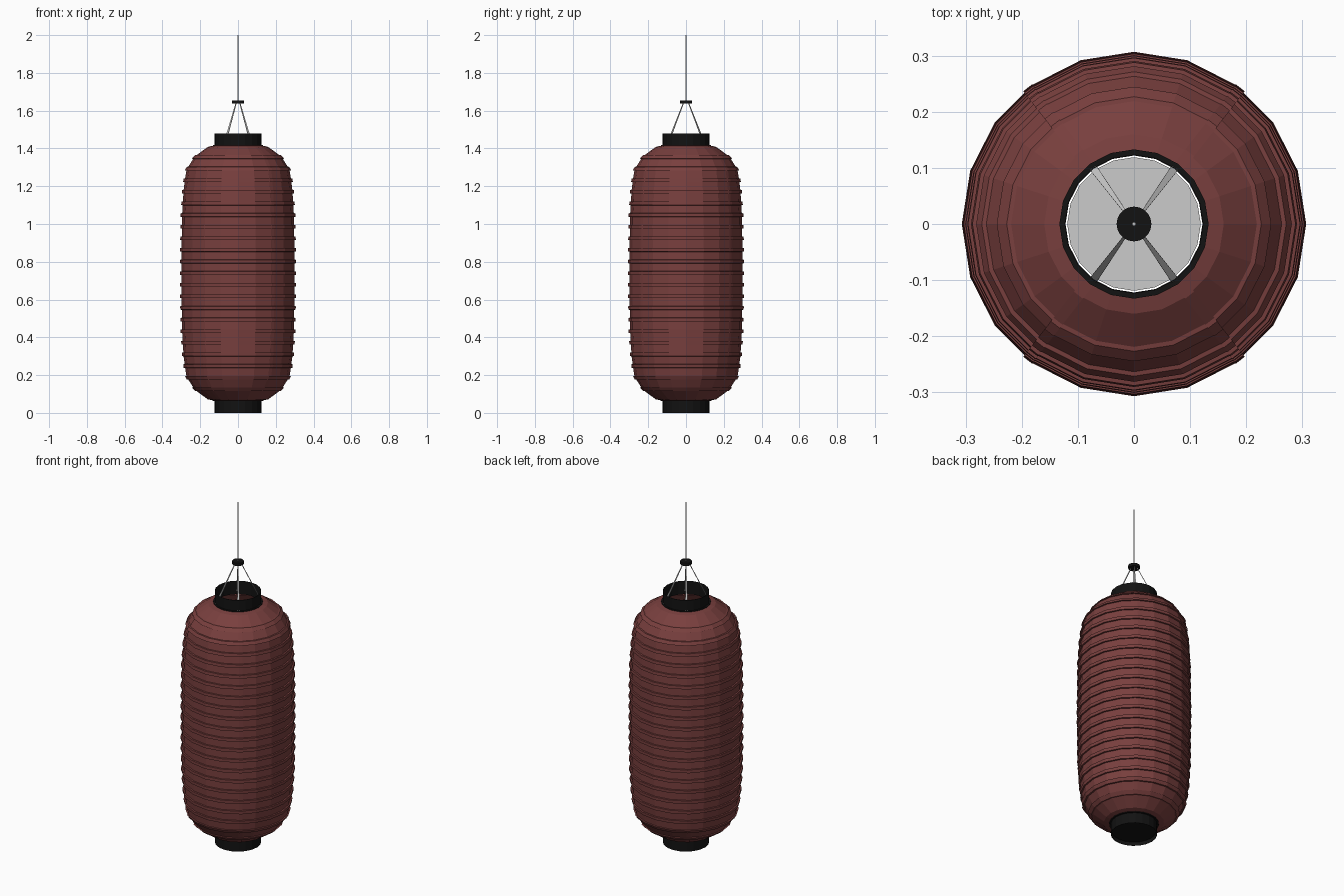
import bpy
from math import sin, cos, pi, radians
from mathutils import Vector

if "Cube" in bpy.data.objects:
    bpy.data.objects.remove(bpy.data.objects["Cube"])

SIDES = 20


def material(name, rgb):
    m = bpy.data.materials.new(name)
    m.diffuse_color = (*rgb, 1)
    m.use_nodes = True
    m.node_tree.nodes["Principled BSDF"].inputs["Base Color"].default_value = m.diffuse_color
    return m


RED = material("red_paper", (0.19, 0.05, 0.048))
BLACK = material("black_lacquer", (0.006, 0.006, 0.006))


def make(name, verts, faces, mat=None):
    me = bpy.data.meshes.new(name)
    me.from_pydata(verts, [], faces)
    ob = bpy.data.objects.new(name, me)
    bpy.context.collection.objects.link(ob)
    if mat:
        me.materials.append(mat)
    return ob


def lathe(name, profile, mat=None, closed=False, sides=SIDES):
    """Revolve (radius, z) points, listed bottom to top, around z."""
    n = len(profile)
    verts = [(r * cos(2 * pi * k / sides), r * sin(2 * pi * k / sides), z)
             for r, z in profile for k in range(sides)]
    faces = []
    for i in range(n if closed else n - 1):
        a, b = i * sides, (i + 1) % n * sides
        for k in range(sides):
            k2 = (k + 1) % sides
            faces.append((a + k, a + k2, b + k2, b + k))
    return make(name, verts, faces, mat)


def disc(name, r, z0, z1, mat=None):
    bpy.ops.mesh.primitive_cylinder_add(vertices=SIDES, radius=r, depth=z1 - z0,
                                        location=(0, 0, (z0 + z1) / 2))
    ob = bpy.context.object
    ob.name = name
    if mat:
        ob.data.materials.append(mat)
    return ob


# Smooth outline of the paper body
OUTLINE = [(0.13, 0.065), (0.16, 0.072), (0.21, 0.105), (0.25, 0.15),
           (0.275, 0.20), (0.288, 0.30), (0.297, 0.45), (0.299, 0.74),
           (0.297, 1.03), (0.288, 1.18), (0.275, 1.28), (0.25, 1.33),
           (0.21, 1.375), (0.16, 1.408), (0.13, 1.415)]


def radius_at(z):
    for (r0, z0), (r1, z1) in zip(OUTLINE, OUTLINE[1:]):
        if z <= z1:
            return r0 + (r1 - r0) * (z - z0) / (z1 - z0)
    return OUTLINE[-1][0]


# Ribbed paper body: each hoop is a small step out from the outline
ribs, step, lip = 21, 0.0615, 0.008
profile = [OUTLINE[0], OUTLINE[1]]
for i in range(ribs):
    z = 0.74 + (i - (ribs - 1) / 2) * step
    lo, hi = z - 0.01, z + 0.01
    profile += [(radius_at(lo), lo), (radius_at(lo) + lip, lo + 0.001),
                (radius_at(hi) + lip, hi - 0.001), (radius_at(hi), hi)]
profile += OUTLINE[-2:]
lathe("paper_body", profile, RED)

# Four vertical seams laid over the hoops
for n, a in enumerate((52, 128, 232, 308)):
    out = Vector((cos(radians(a)), sin(radians(a)), 0))
    side = Vector((-out.y, out.x, 0)) * 0.01
    verts, faces = [], []
    for i, (r, z) in enumerate(profile):
        p = out * (r + 0.001) + Vector((0, 0, z))
        verts += [p - side, p + side]
        if i:
            k = 2 * i
            faces.append((k - 2, k - 1, k + 1, k))
    make(f"body_seam_{n + 1}", verts, faces, RED)

# Collars with a flange where they meet the paper
collar = [(0.124, 0), (0.124, 0.062), (0.133, 0.062), (0.133, 0.078),
          (0.122, 0.078), (0.122, 0)]
lathe("bottom_collar", collar, BLACK, closed=True)
lathe("top_collar", [(r, 1.48 - z) for r, z in reversed(collar)], BLACK, closed=True)

# Floor plate: black below, grey above
disc("floor_plate", 0.119, 0.02, 0.03, BLACK)
disc("floor_liner", 0.119, 0.031, 0.036)

# Hanger: hub, cord and four tapering straps
disc("hanger_hub", 0.031, 1.638, 1.655, BLACK)
lathe("hanging_cord", [(0.0035, 1.65), (0.0035, 2.0), (0.0001, 2.0)], sides=8)
for n, a in enumerate((54, 126, 234, 306)):
    out = Vector((cos(radians(a)), sin(radians(a)), 0))
    side = Vector((-out.y, out.x, 0))
    verts = []
    for r, z, w in ((0.016, 1.642, 0.002), (0.122, 1.42, 0.007)):
        c = out * r + Vector((0, 0, z))
        verts += [c - side * w - out * 0.002, c + side * w - out * 0.002,
                  c + side * w + out * 0.002, c - side * w + out * 0.002]
    make(f"hanger_strap_{n + 1}", verts,
         [(3, 2, 1, 0), (4, 5, 6, 7)] +
         [(k, (k + 1) % 4, (k + 1) % 4 + 4, k + 4) for k in range(4)])
